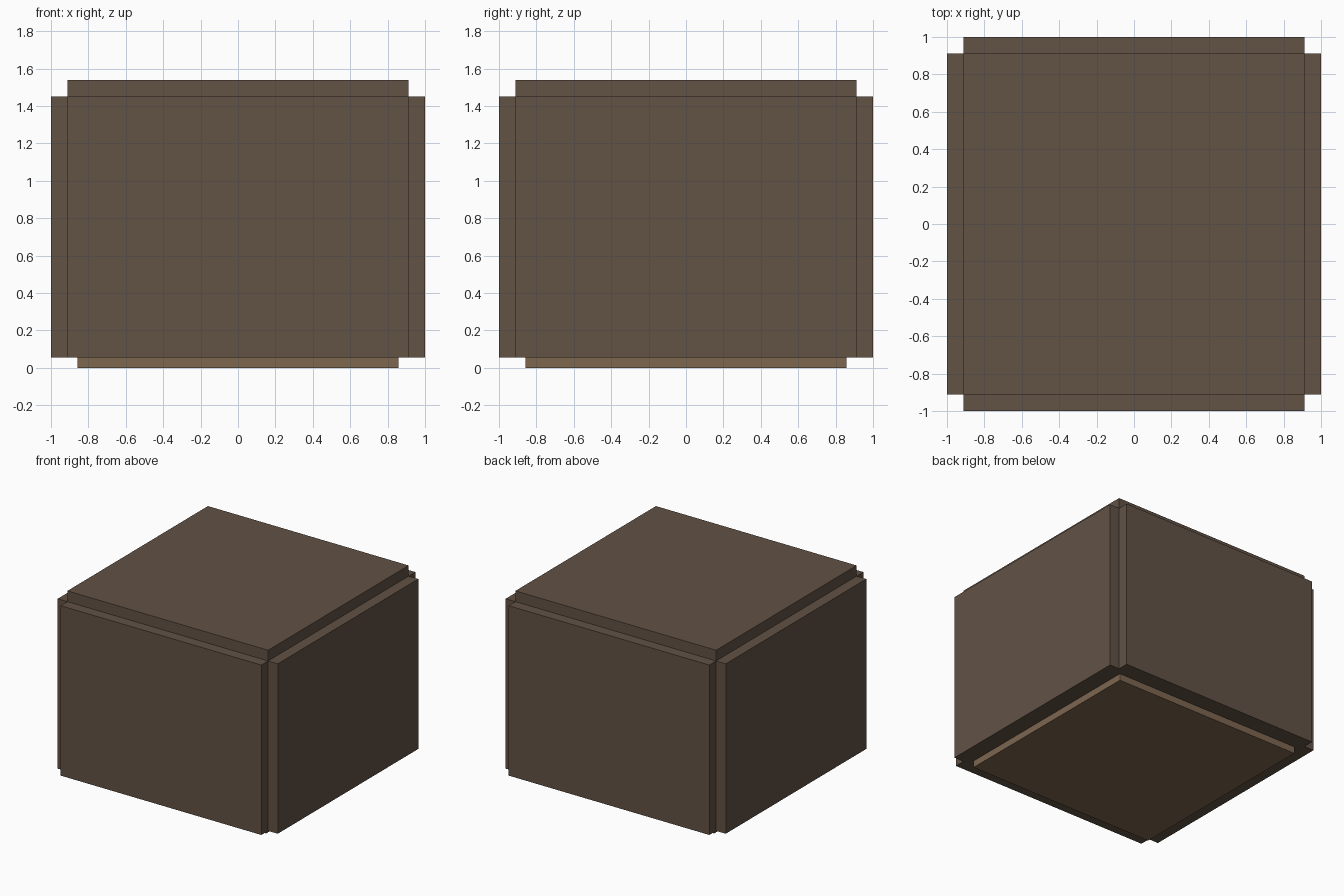
import bpy, bmesh
from mathutils import Matrix, Vector

if "Cube" in bpy.data.objects:
    bpy.data.objects.remove(bpy.data.objects["Cube"])

INNER, PAD = 0.912, 0.088      # core half width, panel thickness
Z0, Z1 = 0.056, 1.452          # bottom and top of the side panels
BASE = 0.858                   # half width of the recessed base


def material(name, color):
    mat = bpy.data.materials.new(name)
    mat.diffuse_color = (*color, 1)
    mat.use_nodes = True
    mat.node_tree.nodes["Principled BSDF"].inputs["Base Color"].default_value = mat.diffuse_color
    return mat


def box(half, z0, z1):
    bm = bmesh.new()
    m = Matrix.Translation((0, 0, (z0 + z1) / 2)) @ Matrix.Diagonal((2 * half, 2 * half, z1 - z0, 1))
    bmesh.ops.create_cube(bm, size=1, matrix=m)
    bm.normal_update()
    return bm


def finish(bm, name, mat):
    bmesh.ops.recalc_face_normals(bm, faces=bm.faces[:])
    mesh = bpy.data.meshes.new(name)
    bm.to_mesh(mesh)
    bm.free()
    mesh.materials.append(mat)
    obj = bpy.data.objects.new(name, mesh)
    bpy.context.collection.objects.link(obj)
    return obj


# Padded body: four sides and the top pushed out as separate flat panels
bm = box(INNER, Z0, Z1)
padded = [(f, f.normal.copy()) for f in bm.faces if f.normal.z > -0.5]
normals = [n for _, n in padded]
panels = bmesh.ops.extrude_discrete_faces(bm, faces=[f for f, _ in padded])["faces"]
for f in panels:
    d = f.calc_center_median() - Vector((0, 0, (Z0 + Z1) / 2))
    n = max(normals, key=lambda v: v.dot(d.normalized()))
    bmesh.ops.translate(bm, verts=f.verts[:], vec=n * PAD)
finish(bm, "pouf_body", material("brown_upholstery", (0.122, 0.084, 0.06)))

# Recessed base
finish(box(BASE, 0, Z0), "base", material("wood_base", (0.205, 0.133, 0.078)))
